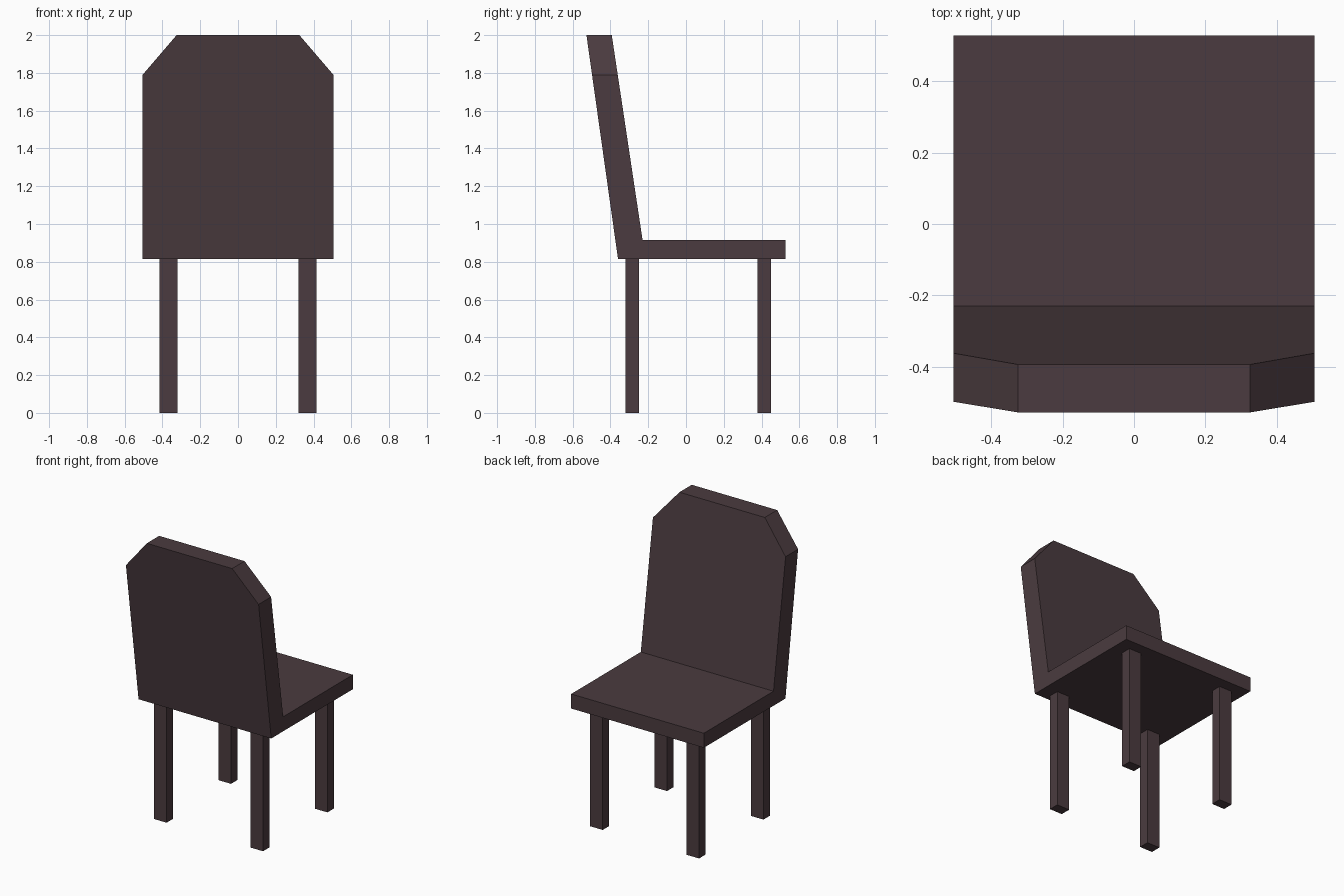
import bpy
import bmesh

if "Cube" in bpy.data.objects:
    bpy.data.objects.remove(bpy.data.objects["Cube"])

wood = bpy.data.materials.new("dark brown wood")
wood.diffuse_color = (0.070, 0.044, 0.050, 1)
wood.use_nodes = True
wood.node_tree.nodes["Principled BSDF"].inputs["Base Color"].default_value = wood.diffuse_color


def finish(bm, name):
    bmesh.ops.recalc_face_normals(bm, faces=bm.faces[:])
    mesh = bpy.data.meshes.new(name)
    bm.to_mesh(mesh)
    bm.free()
    mesh.materials.append(wood)
    obj = bpy.data.objects.new(name, mesh)
    bpy.context.collection.objects.link(obj)
    return obj


# Seat and leaning backrest: one side profile (y, z) extruded across x
HALF = 0.505
profile = [(-0.36, 0.815), (0.527, 0.815), (0.527, 0.915),
           (-0.23, 0.915), (-0.393, 2.0), (-0.527, 2.0)]
bm = bmesh.new()
side = bm.faces.new([bm.verts.new((-HALF, y, z)) for y, z in profile])
ext = bmesh.ops.extrude_face_region(bm, geom=[side])
moved = [g for g in ext["geom"] if isinstance(g, bmesh.types.BMVert)]
bmesh.ops.translate(bm, verts=moved, vec=(2 * HALF, 0, 0))
if not side.is_valid or all(len(e.link_faces) == 2 for e in bm.edges):
    pass
else:
    bmesh.ops.holes_fill(bm, edges=[e for e in bm.edges if e.is_boundary])

# Cut off the two top corners of the backrest
for s in (-1, 1):
    bmesh.ops.bisect_plane(bm, geom=bm.verts[:] + bm.edges[:] + bm.faces[:],
                           plane_co=(s * 0.325, 0, 2.0),
                           plane_no=(s * 0.21, 0, 0.18), clear_outer=True)
    bmesh.ops.holes_fill(bm, edges=[e for e in bm.edges if e.is_boundary])
finish(bm, "seat_and_backrest")


# Four straight legs
def leg(name, x, y):
    bm = bmesh.new()
    bmesh.ops.create_cube(bm, size=1)
    bmesh.ops.scale(bm, verts=bm.verts[:], vec=(0.096, 0.071, 0.815))
    bmesh.ops.translate(bm, verts=bm.verts[:], vec=(x, y, 0.4075))
    finish(bm, name)


for s, label in ((-1, "left"), (1, "right")):
    leg(label + "_backrest_leg", s * 0.367, -0.285)
    leg(label + "_seat_edge_leg", s * 0.367, 0.415)
